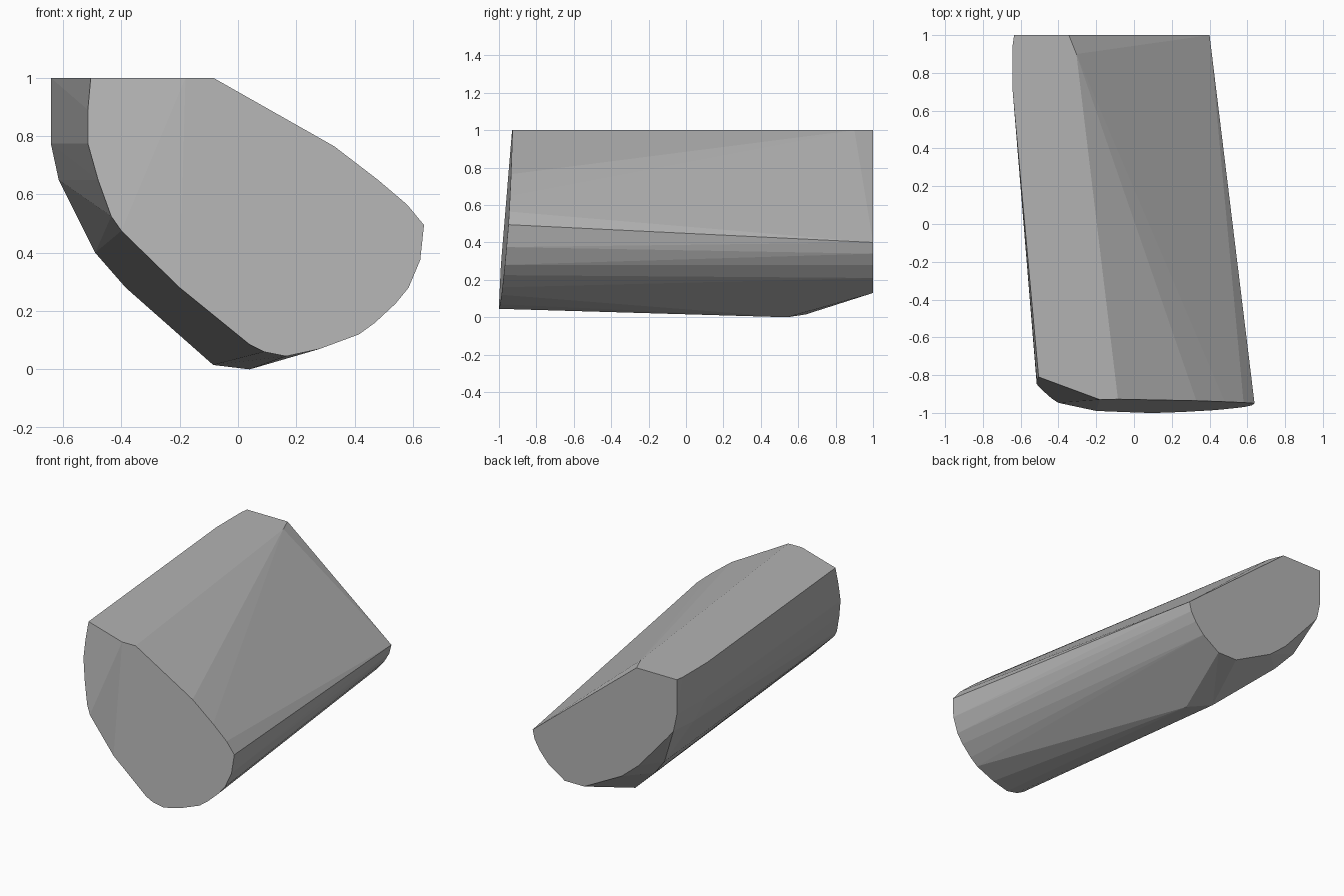
import bpy
import bmesh

if "Cube" in bpy.data.objects:
    bpy.data.objects.remove(bpy.data.objects["Cube"])

# Stone colour
grey = bpy.data.materials.new("stone grey")
grey.diffuse_color = (0.45, 0.45, 0.45, 1)
grey.use_nodes = True
grey.node_tree.nodes["Principled BSDF"].inputs["Base Color"].default_value = grey.diffuse_color

# Front rim as (x, z): two nearly flat facets meeting on a slanted crease
front_rim = [(-0.505, 1), (-0.515, 0.89), (-0.515, 0.775), (-0.48, 0.65),
             (-0.435, 0.525), (-0.40, 0.475), (-0.20, 0.28), (0.04, 0.085),
             (0.09, 0.06), (0.165, 0.045), (0.28, 0.07), (0.415, 0.12),
             (0.47, 0.16), (0.54, 0.225), (0.585, 0.28), (0.625, 0.375),
             (0.638, 0.495), (0.58, 0.565), (0.48, 0.65), (0.33, 0.765),
             (-0.085, 1), (-0.18, 1)]

# Back rim as (x, z), on the plane y = 1
back_rim = [(-0.635, 1), (-0.345, 1), (0.40, 0.40), (0.385, 0.34),
            (0.35, 0.28), (0.29, 0.21), (0.17, 0.13), (0.03, 0.13), (-0.24, 0.27),
            (-0.36, 0.37), (-0.57, 0.61), (-0.61, 0.66), (-0.635, 0.775)]

# Shoulder where the rear underside starts to slope up, plus the top corner
shoulder = [(-0.642, 0.70, 1), (-0.642, 0.70, 0.775), (-0.642, 0.95, 1),
            (-0.615, 0.80, 0.65), (-0.49, 0.92, 0.40), (-0.385, 0.87, 0.28),
            (-0.085, 0.64, 0.015), (0.04, 0.54, 0.0), (-0.305, 0.90, 1)]


def front_y(x, z):
    """Depth of the front face: the rearmost of its two facets."""
    left = -0.93 - 0.37 * (x + 0.18) - 0.187 * (1 - z)
    right = -0.93 + 0.027 * (x + 0.18) - 0.082 * (1 - z)
    return max(left, right)


points = [(x, front_y(x, z), z) for x, z in front_rim]
points += [(x, 1, z) for x, z in back_rim] + shoulder

# Convex stone block wrapped around the rims
bm = bmesh.new()
for p in points:
    bm.verts.new(p)
result = bmesh.ops.convex_hull(bm, input=bm.verts)
spare = {g for g in result["geom_interior"] + result["geom_unused"]
         if isinstance(g, bmesh.types.BMVert)}
bmesh.ops.delete(bm, geom=list(spare), context='VERTS')
bmesh.ops.dissolve_limit(bm, angle_limit=0.02, verts=bm.verts, edges=bm.edges)
bmesh.ops.recalc_face_normals(bm, faces=bm.faces)

mesh = bpy.data.meshes.new("stone_block")
bm.to_mesh(mesh)
bm.free()
mesh.materials.append(grey)
block = bpy.data.objects.new("stone_block", mesh)
bpy.context.collection.objects.link(block)
